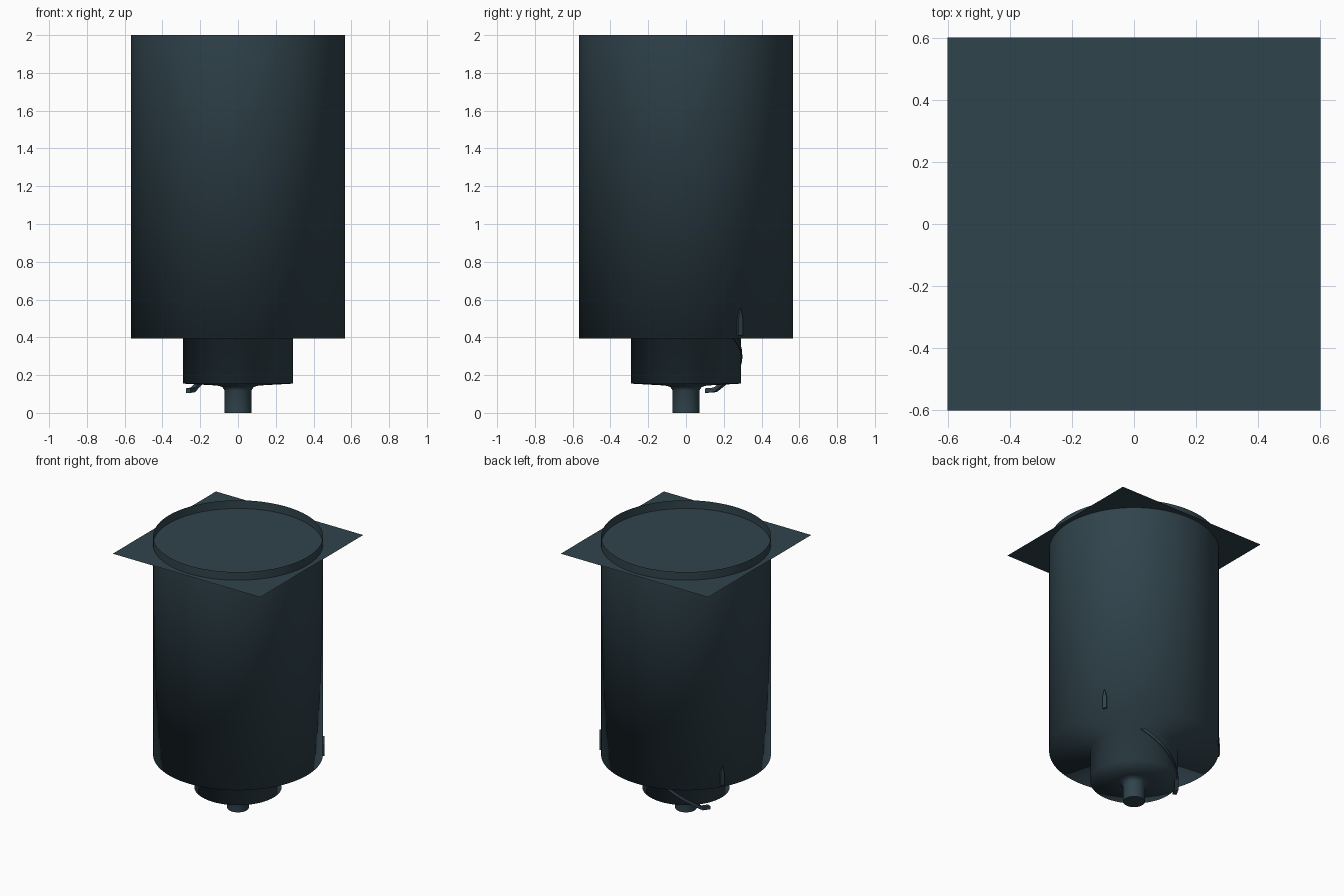
import bpy, bmesh, math

if "Cube" in bpy.data.objects:
    bpy.data.objects.remove(bpy.data.objects["Cube"])

paint = bpy.data.materials.new("dark_slate")
paint.diffuse_color = (0.03, 0.057, 0.073, 1)
paint.use_nodes = True
paint.node_tree.nodes["Principled BSDF"].inputs["Base Color"].default_value = paint.diffuse_color


def finish(name, bm, smooth=True):
    bmesh.ops.recalc_face_normals(bm, faces=bm.faces)
    me = bpy.data.meshes.new(name)
    bm.to_mesh(me)
    bm.free()
    me.materials.append(paint)
    for p in me.polygons:
        p.use_smooth = smooth
    ob = bpy.data.objects.new(name, me)
    bpy.context.collection.objects.link(ob)
    return ob


def polar(r, deg, z):
    a = math.radians(deg)
    return (r * math.cos(a), r * math.sin(a), z)


# Stepped canister: open thin rim at the top, neck and spindle below
profile = [(0.567, 2.0), (0.567, 0.393), (0.292, 0.393), (0.292, 0.155),
           (0.11, 0.145), (0.082, 0.137), (0.072, 0.12), (0.072, 0.0)]
bm = bmesh.new()
N = 96
rings = [[bm.verts.new(polar(r, 360 * i / N, z)) for i in range(N)] for r, z in profile]
for a, b in zip(rings, rings[1:]):
    for i in range(N):
        j = (i + 1) % N
        bm.faces.new((a[i], a[j], b[j], b[i]))
body = finish("canister_body", bm)

# Flat spindle end
bm = bmesh.new()
bmesh.ops.create_circle(bm, cap_ends=True, segments=N, radius=0.072)
finish("spindle_end", bm, False)

# Thin square sheet just below the rim
bm = bmesh.new()
bmesh.ops.create_grid(bm, x_segments=1, y_segments=1, size=0.6)
bmesh.ops.translate(bm, verts=bm.verts, vec=(0, 0, 1.94))
finish("square_sheet", bm, False)


# Two pointed lugs on the rear sides of the canister
def lug(name, deg):
    outline = [(-0.014, 0.41), (0.014, 0.41), (0.014, 0.495), (0.006, 0.535),
               (0, 0.553), (-0.006, 0.535), (-0.014, 0.495)]
    bm = bmesh.new()
    a = math.radians(deg)
    c, s = math.cos(a), math.sin(a)
    loops = [[bm.verts.new((r * c - t * s, r * s + t * c, z)) for t, z in outline]
             for r in (0.555, 0.579)]
    bm.faces.new(loops[0])
    bm.faces.new(loops[1])
    n = len(outline)
    for i in range(n):
        j = (i + 1) % n
        bm.faces.new((loops[0][i], loops[0][j], loops[1][j], loops[1][i]))
    finish(name, bm, False)


lug("right_lug", 30)
lug("left_lug", 150)

# Sloping strap wound round the neck, ending in a short level tip
bm = bmesh.new()
path = [(59 + 5.5 * i, 0.39 - 0.0175 * i) for i in range(17)] + [(158, 0.106)]
sections = []
for deg, z in path:
    sections.append([bm.verts.new(polar(r, deg, z + h))
                     for r, h in ((0.27, 0), (0.298, 0), (0.298, 0.024), (0.27, 0.024))])
for a, b in zip(sections, sections[1:]):
    for i in range(4):
        j = (i + 1) % 4
        bm.faces.new((a[i], a[j], b[j], b[i]))
bm.faces.new(sections[0])
bm.faces.new(sections[-1])
finish("neck_strap", bm, False)
